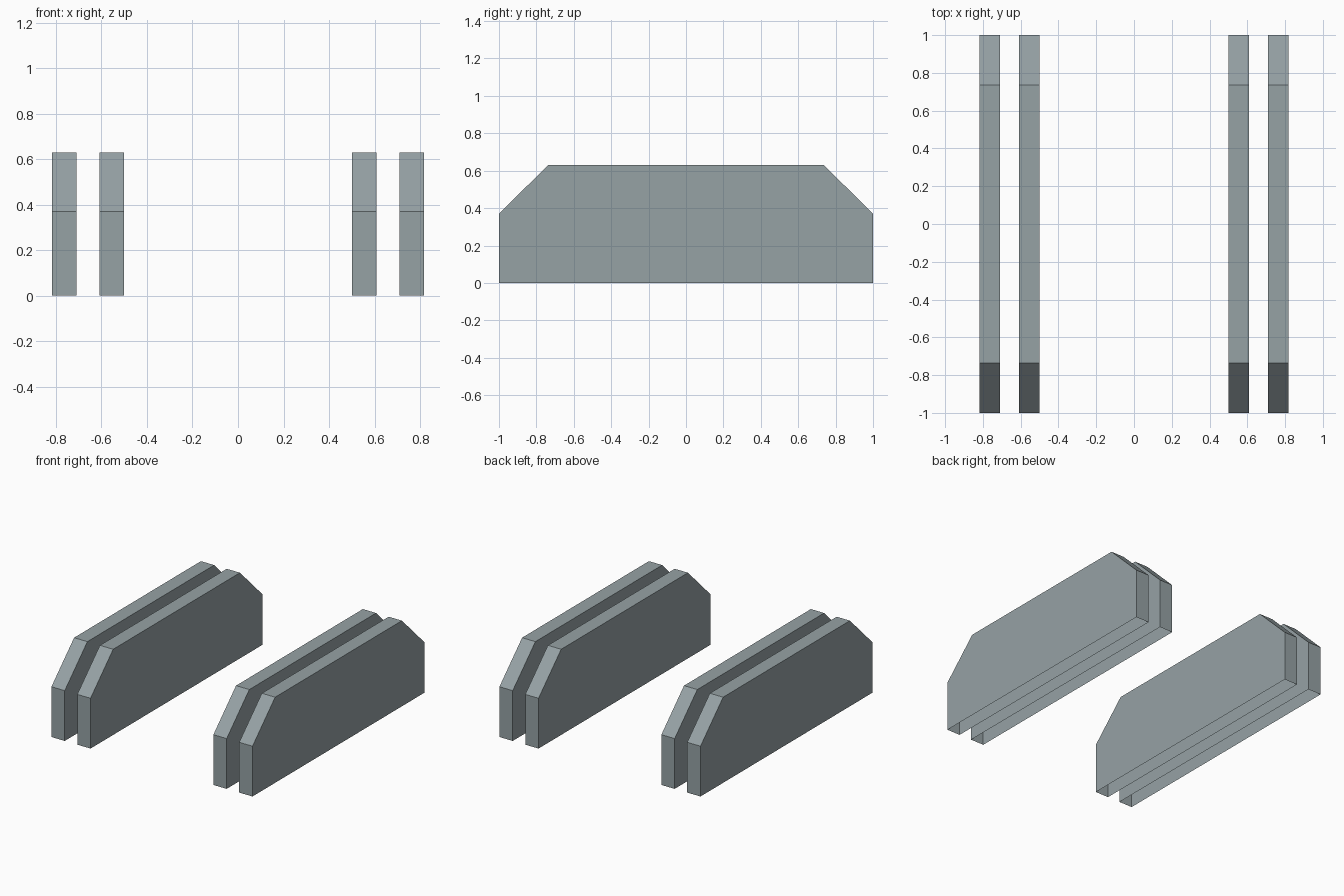
import bpy, bmesh

if "Cube" in bpy.data.objects:
    bpy.data.objects.remove(bpy.data.objects["Cube"])

# Single grey colour
grey = bpy.data.materials.new("blue_grey")
grey.diffuse_color = (0.305, 0.36, 0.376, 1)
grey.use_nodes = True
grey.node_tree.nodes["Principled BSDF"].inputs["Base Color"].default_value = grey.diffuse_color

# Side profile (y, z): long plate with clipped top corners
PROFILE = [(-1, 0), (1, 0), (1, 0.37), (0.737, 0.63), (-0.737, 0.63), (-1, 0.37)]


def make_plate(name, x0, x1):
    """Extrude the profile from x0 to x1, leaving the underside open."""
    bm = bmesh.new()
    face = bm.faces.new([bm.verts.new((x0, y, z)) for y, z in PROFILE])
    new = bmesh.ops.extrude_face_region(bm, geom=[face], use_keep_orig=True)
    moved = [g for g in new["geom"] if isinstance(g, bmesh.types.BMVert)]
    bmesh.ops.translate(bm, verts=moved, vec=(x1 - x0, 0, 0))
    bmesh.ops.recalc_face_normals(bm, faces=bm.faces)
    underside = [f for f in bm.faces if f.normal.z < -0.9]
    bmesh.ops.delete(bm, geom=underside, context="FACES_ONLY")
    mesh = bpy.data.meshes.new(name)
    bm.to_mesh(mesh)
    bm.free()
    mesh.materials.append(grey)
    obj = bpy.data.objects.new(name, mesh)
    bpy.context.collection.objects.link(obj)


# Inner and outer plates, mirrored left and right
for part, a, b in (("inner_plate", 0.5, 0.608), ("outer_plate", 0.71, 0.818)):
    make_plate(part + "_right", a, b)
    make_plate(part + "_left", -b, -a)
